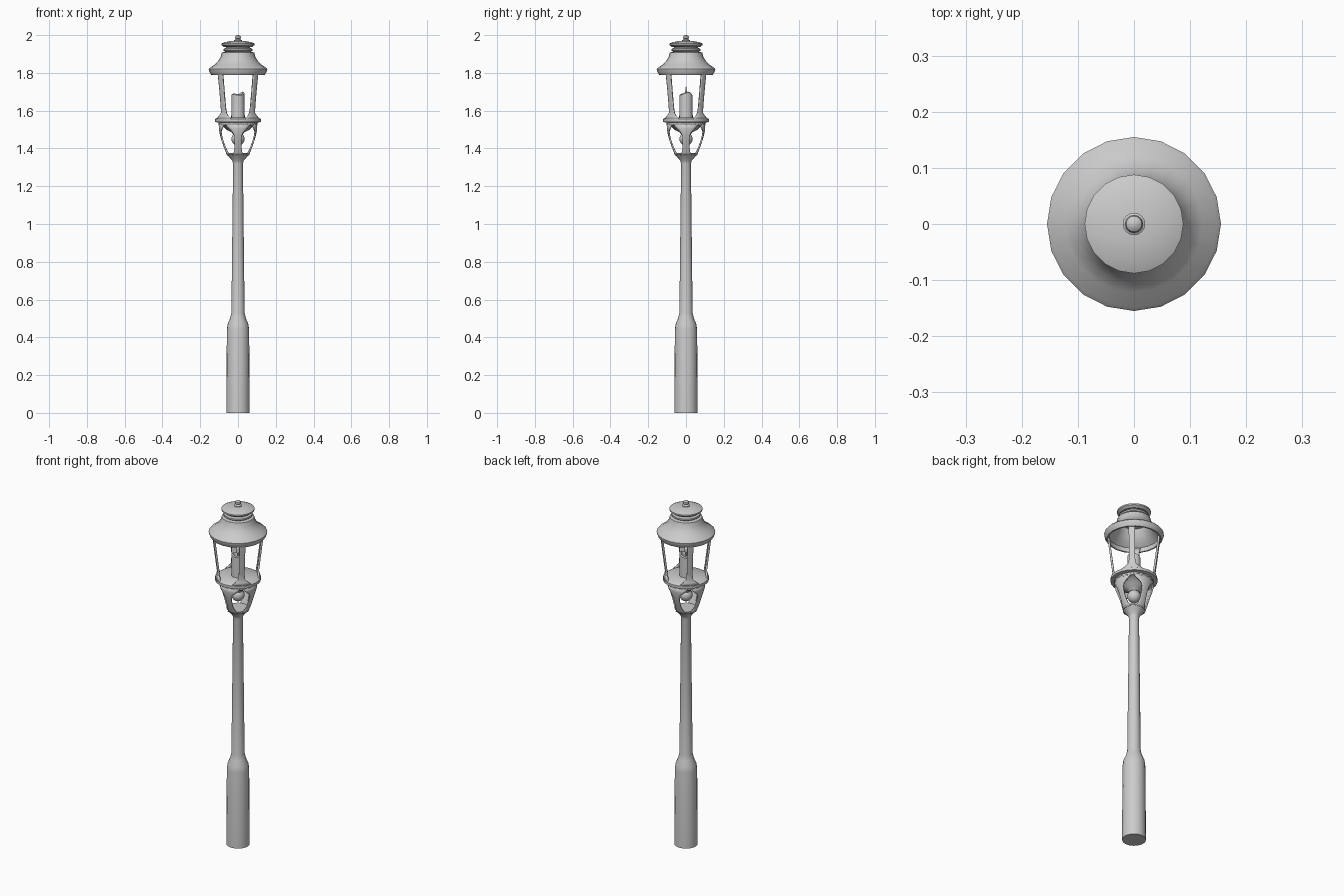
import bpy, bmesh, math

SIDES = 20


def make_object(name, bm, angle=35):
    bmesh.ops.recalc_face_normals(bm, faces=bm.faces)
    me = bpy.data.meshes.new(name)
    bm.to_mesh(me)
    bm.free()
    ob = bpy.data.objects.new(name, me)
    bpy.context.collection.objects.link(ob)
    bpy.ops.object.select_all(action='DESELECT')
    ob.select_set(True)
    bpy.context.view_layer.objects.active = ob
    bpy.ops.object.shade_smooth_by_angle(angle=math.radians(angle))
    return ob


def lathe(name, profile, sides=SIDES):
    """Spin (radius, z) points; radius 0 closes to a pole."""
    bm = bmesh.new()
    vs = [bm.verts.new((r, 0, z)) for r, z in profile]
    es = [bm.edges.new(p) for p in zip(vs, vs[1:])]
    bmesh.ops.spin(bm, geom=vs + es, cent=(0, 0, 0), axis=(0, 0, 1),
                   angle=math.tau, steps=sides, use_duplicate=False)
    bmesh.ops.remove_doubles(bm, verts=bm.verts, dist=1e-5)
    return make_object(name, bm)


def strap(name, rows, angle, thickness):
    """Strip wrapped round the axis; rows are (radius, z, half width)."""
    bm = bmesh.new()
    cols = 6
    grid = []
    for r, z, w in rows:
        line = []
        for i in range(cols + 1):
            a = angle + (2 * i / cols - 1) * w / r
            line.append(bm.verts.new((r * math.cos(a), r * math.sin(a), z)))
        grid.append(line)
    for lo, hi in zip(grid, grid[1:]):
        for i in range(cols):
            bm.faces.new((lo[i], lo[i + 1], hi[i + 1], hi[i]))
    ob = make_object(name, bm)
    mod = ob.modifiers.new("thickness", 'SOLIDIFY')
    mod.thickness = thickness
    mod.offset = 0
    return ob


# Pole with thick base and flared top
lathe("pole", [(0, 0), (0.062, 0), (0.059, 0.44), (0.055, 0.47), (0.042, 0.50),
               (0.035, 0.53), (0.026, 1.32), (0.030, 1.335), (0.045, 1.352),
               (0.058, 1.37), (0.058, 1.377), (0, 1.377)])

# Curved lower brackets and upper lantern posts
bracket = [(0.055, 1.365, 0.032), (0.060, 1.38, 0.022), (0.072, 1.41, 0.017),
           (0.084, 1.445, 0.017), (0.091, 1.47, 0.020), (0.095, 1.488, 0.030),
           (0.097, 1.505, 0.050), (0.098, 1.53, 0.074)]
post = [(0.115, 1.555, 0.055), (0.110, 1.57, 0.034), (0.106, 1.588, 0.018),
        (0.110, 1.62, 0.015), (0.122, 1.72, 0.015), (0.130, 1.785, 0.016),
        (0.132, 1.81, 0.022)]
for i in range(4):
    strap(f"bracket_{i + 1}", bracket, math.pi / 2 * i, 0.008)
    strap(f"lantern_post_{i + 1}", post, math.pi / 2 * (i + 0.5), 0.010)

# Lantern floor with rim and tapered cup below
lathe("lantern_floor", [(0, 1.565), (0.106, 1.565), (0.122, 1.555), (0.122, 1.54),
                        (0.102, 1.537), (0.102, 1.522), (0.080, 1.518),
                        (0.062, 1.50), (0.034, 1.485), (0.026, 1.475), (0, 1.475)])

# Ball under the floor
ball = [(0.035 * math.sin(math.pi * i / 10), 1.45 + 0.035 * math.cos(math.pi * i / 10))
        for i in range(11)]
lathe("ball_pendant", ball, 16)

# Candle with an uneven, hollowed rim
candle = lathe("candle", [(0, 1.56), (0.036, 1.56), (0.034, 1.685), (0.028, 1.69),
                          (0.018, 1.675), (0, 1.67)], 16)
for v in candle.data.vertices:
    if v.co.z > 1.68:
        a = math.atan2(v.co.y, v.co.x)
        v.co.z += 0.006 * math.sin(a * 2 + 0.6) + 0.005 * math.cos(a)

# Flat flame
bm = bmesh.new()
outline = [(0, 1.67), (0.007, 1.685), (0.006, 1.70), (0, 1.735), (-0.005, 1.70), (-0.007, 1.685)]
bm.faces.new([bm.verts.new((0, y, z)) for y, z in outline])
make_object("flame", bm)

# Hollow roof with bell curve
lathe("roof", [(0, 1.905), (0.075, 1.895), (0.090, 1.86), (0.115, 1.83), (0.134, 1.815),
               (0.134, 1.79), (0.142, 1.79), (0.153, 1.808), (0.155, 1.82),
               (0.148, 1.828), (0.122, 1.845), (0.104, 1.865), (0.092, 1.885),
               (0.086, 1.908), (0.068, 1.912), (0.066, 1.92), (0, 1.92)])

# Chimney collar, cap disc and finial
lathe("chimney_collar", [(0, 1.91), (0.066, 1.91), (0.077, 1.918), (0.077, 1.927),
                         (0.064, 1.932), (0.064, 1.945), (0, 1.945)])
lathe("chimney_cap", [(0, 1.937), (0.074, 1.937), (0.088, 1.947), (0.088, 1.955),
                      (0.070, 1.963), (0.035, 1.969), (0, 1.971)])
lathe("finial", [(0.020, 1.965), (0.020, 1.974), (0.014, 1.977), (0.012, 1.98),
                 (0.016, 1.986), (0.014, 1.994), (0.008, 1.999), (0, 2.0)], 16)
